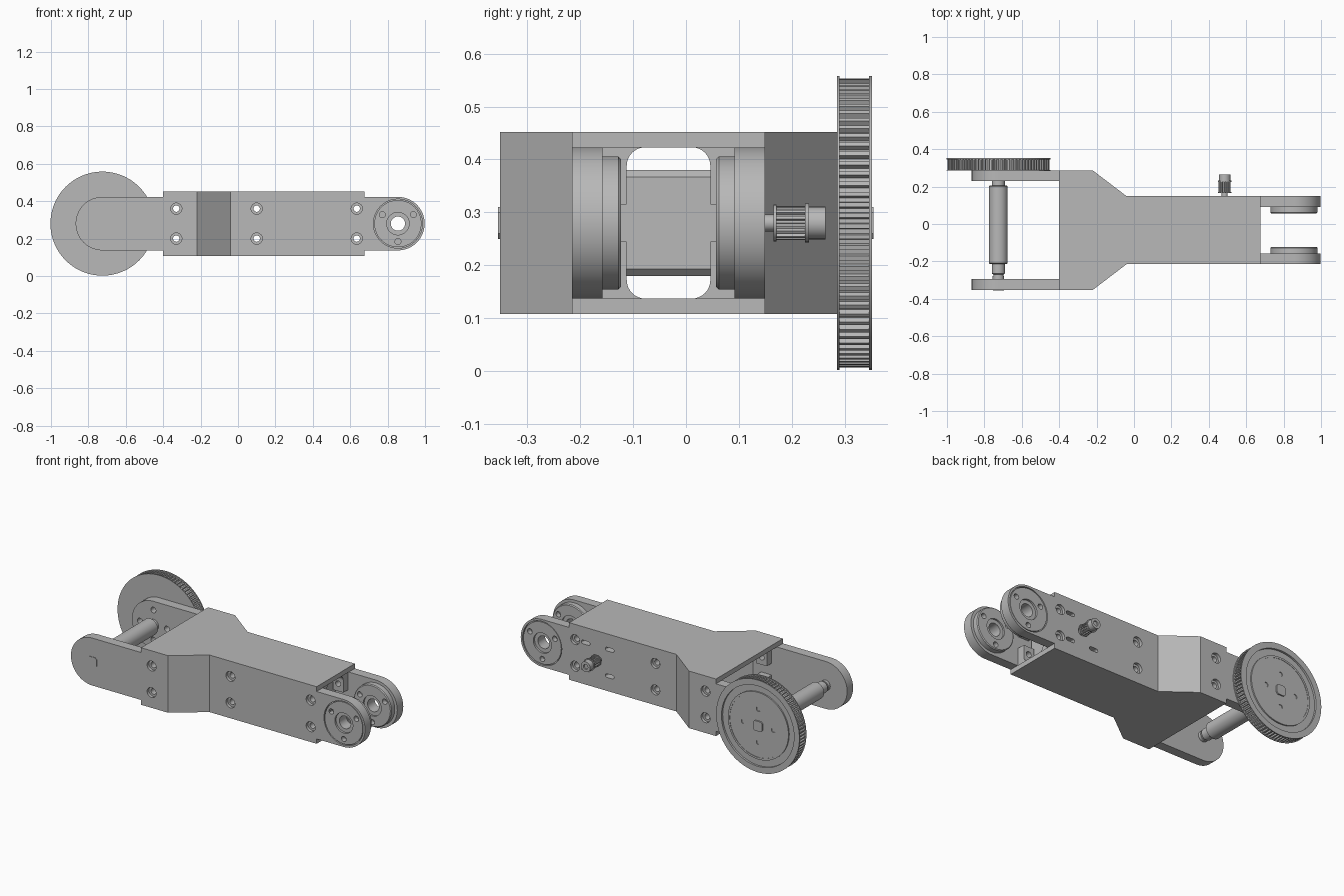
import bpy, bmesh, math
from mathutils import Matrix, Vector

if "Cube" in bpy.data.objects:
    bpy.data.objects.remove(bpy.data.objects["Cube"])

CY, CZ = -0.033, 0.28            # mid plane of the frame and axis height
WIDE, NARROW, T = 0.319, 0.182, 0.057
AXLE_X, HUB_X, MOTOR_X, R_END = -0.725, 0.855, 0.485, 0.143

grey = bpy.data.materials.new("machined grey")
grey.diffuse_color = (0.48, 0.48, 0.48, 1)
grey.use_nodes = True
grey.node_tree.nodes["Principled BSDF"].inputs["Base Color"].default_value = grey.diffuse_color


def make(name, bm):
    bmesh.ops.recalc_face_normals(bm, faces=bm.faces[:])
    me = bpy.data.meshes.new(name)
    bm.to_mesh(me)
    bm.free()
    me.materials.append(grey)
    ob = bpy.data.objects.new(name, me)
    bpy.context.collection.objects.link(ob)
    return ob


def prism(name, pts, axis, lo, hi):
    """Extrude a 2D outline along an axis."""
    place = {'x': lambda p, t: (t, p[0], p[1]),
             'y': lambda p, t: (p[0], t, p[1]),
             'z': lambda p, t: (p[0], p[1], t)}[axis]
    bm = bmesh.new()
    a = [bm.verts.new(place(p, lo)) for p in pts]
    b = [bm.verts.new(place(p, hi)) for p in pts]
    bm.faces.new(a)
    bm.faces.new(b[::-1])
    for i in range(len(pts)):
        j = (i + 1) % len(pts)
        bm.faces.new((a[i], a[j], b[j], b[i]))
    return make(name, bm)


def lathe(name, profile, x, z, segs=48, closed=False):
    """Turn (radius, y) points about a y-axis line through x, z."""
    bm = bmesh.new()
    pts = profile + profile[:1] if closed else profile
    vs = [bm.verts.new((r, y, 0)) for r, y in pts]
    es = [bm.edges.new(p) for p in zip(vs, vs[1:])]
    bmesh.ops.spin(bm, geom=vs + es, cent=(0, 0, 0), axis=(0, 1, 0),
                   angle=2 * math.pi, steps=segs)
    bmesh.ops.remove_doubles(bm, verts=bm.verts[:], dist=1e-5)
    bmesh.ops.transform(bm, matrix=Matrix.Translation((x, 0, z)), verts=bm.verts[:])
    return make(name, bm)


def rod(name, r, y0, y1, x, z, segs=24):
    return lathe(name, [(0, y0), (r, y0), (r, y1), (0, y1)], x, z, segs)


def boolean(ob, cutters, op='DIFFERENCE'):
    for c in cutters:
        m = ob.modifiers.new("cut", 'BOOLEAN')
        m.operation, m.solver, m.object = op, 'EXACT', c
        bpy.context.view_layer.objects.active = ob
        bpy.ops.object.modifier_apply(modifier=m.name)
        bpy.data.objects.remove(c)


def arc(cx, cz, r, a0, a1, n):
    return [(cx + r * math.cos(math.radians(a0 + (a1 - a0) * i / n)),
             cz + r * math.sin(math.radians(a0 + (a1 - a0) * i / n))) for i in range(n + 1)]


def chamfer_square(x, z, h, c):
    return [(x + sx * a, z + sz * b) for sx, sz, a, b in
            [(1, 1, h, h - c), (1, 1, h - c, h), (-1, 1, h - c, h), (-1, 1, h, h - c),
             (-1, -1, h, h - c), (-1, -1, h - c, h), (1, -1, h - c, h), (1, -1, h, h - c)]]


def gear(name, n, r0, r1, y0, y1, x):
    pts = []
    for i in range(n):
        for f, r in ((0, r0), (0.4, r0), (0.5, r1), (0.9, r1)):
            a = 2 * math.pi * (i + f) / n
            pts.append((x + r * math.cos(a), CZ + r * math.sin(a)))
    return prism(name, pts, 'y', y0, y1)


# Top and bottom cover plates
half = [(-0.4, WIDE), (-0.22, WIDE), (-0.04, NARROW), (0.675, NARROW)]
outline = [(x, CY + d) for x, d in half] + [(x, CY - d) for x, d in half[::-1]]
prism("top_cover", outline, 'z', CZ + 0.143, CZ + 0.172)
prism("bottom_cover", outline, 'z', CZ - 0.172, CZ - 0.143)

BOLTS = [(-0.33, WIDE), (0.1, NARROW), (0.635, NARROW)]


def bolt_cutter(x, z, s, d):
    y = lambda v: CY + s * v
    return lathe("cutter", [(0, y(d + 0.02)), (0.03, y(d + 0.02)), (0.03, y(d - 0.018)),
                            (0.017, y(d - 0.018)), (0.017, y(d - 0.18)), (0, y(d - 0.18))], x, z, 24)


for s, side in ((-1, "front"), (1, "back")):
    Y = lambda d: CY + s * d
    # Cranked side plate with rounded ends
    outer = [(-0.9, WIDE), (-0.22, WIDE), (-0.04, NARROW), (1.03, NARROW)]
    inner = [(1.03, NARROW - T), (-0.059, NARROW - T), (-0.239, WIDE - T), (-0.9, WIDE - T)]
    plate = prism(side + "_side_plate", [(x, Y(d)) for x, d in outer + inner], 'z', 0, 0.6)
    stadium = arc(HUB_X, CZ, R_END, -90, 90, 32) + arc(AXLE_X, CZ, R_END, 90, 270, 32)
    boolean(plate, [prism("cutter", stadium, 'y', -0.6, 0.6)], 'INTERSECT')
    cuts = [bolt_cutter(x, CZ + dz, s, d) for x, d in BOLTS for dz in (0.08, -0.08)]
    cuts.append(lathe("cutter", [(0, Y(0.05)), (0.124, Y(0.05)), (0.124, Y(0.17)),
                                 (0.131, Y(0.17)), (0.131, Y(0.22)), (0, Y(0.22))], HUB_X, CZ))
    if s > 0:
        # Motor slots and axle flange holes
        for dx in (-0.08, 0.08):
            for dz in (-0.08, 0.08):
                x, z = MOTOR_X + dx, CZ + dz
                slot = arc(x + 0.018, z, 0.011, -90, 90, 8) + arc(x - 0.018, z, 0.011, 90, 270, 8)
                cuts.append(prism("cutter", slot, 'y', 0.05, 0.2))
        cuts.append(rod("cutter", 0.025, 0.05, 0.2, MOTOR_X, CZ))
        for px, pz in arc(AXLE_X, CZ, 0.09, 0, 270, 3):
            cuts.append(rod("cutter", 0.017, 0.2, 0.32, px, pz))
    boolean(plate, cuts)

    # Bearing hub disc at the narrow end
    hub = lathe(side + "_bearing_hub",
                [(r, Y(d)) for r, d in [(0.038, 0.1), (0.06, 0.1), (0.06, 0.09), (0.121, 0.09),
                                        (0.126, 0.095), (0.126, 0.18), (0.06, 0.18),
                                        (0.06, 0.168), (0.038, 0.168)]], HUB_X, CZ, 64, True)
    holes = []
    for px, pz in arc(HUB_X, CZ, 0.096, 30, 270, 2):
        holes += [rod("cutter", 0.016, Y(0.15), Y(0.2), px, pz),
                  rod("cutter", 0.016, Y(0.07), Y(0.12), px, pz)]
    boolean(hub, holes)

    # Filleted corner lugs joining plates to covers
    for i, (x, d) in enumerate(BOLTS):
        for v in (-1, 1):
            g = d - T
            prof = [(g, 0.035), (g - 0.046, 0.035)] + arc(g - 0.081, 0.108, 0.035, 0, 90, 8) + [(g, 0.143)]
            lug = prism(f"{side}_corner_lug", [(Y(a), CZ + v * b) for a, b in prof],
                        'x', x - 0.035, x + 0.035)
            boolean(lug, [bolt_cutter(x, CZ + v * 0.08, s, d)])

# Motor body between the side plates
prism("motor", chamfer_square(MOTOR_X, CZ, 0.1, 0.013), 'y', -0.15, 0.091)

# Small drive pulley on the motor shaft
rod("motor_shaft", 0.016, 0.08, 0.18, MOTOR_X, CZ)
gear("small_pulley_teeth", 14, 0.025, 0.032, 0.17, 0.226, MOTOR_X)
rod("small_pulley_inner_flange", 0.035, 0.165, 0.171, MOTOR_X, CZ)
rod("small_pulley_outer_flange", 0.037, 0.225, 0.232, MOTOR_X, CZ)
lathe("small_pulley_collar", [(0, 0.232), (0.031, 0.232), (0.031, 0.264), (0.015, 0.264),
                              (0.015, 0.255), (0, 0.255)], MOTOR_X, CZ, 24)

# Stepped axle with squared ends
lathe("axle", [(0, -0.351), (0.025, -0.351), (0.025, -0.296), (0.031, -0.296), (0.031, -0.277),
               (0.027, -0.277), (0.027, -0.27), (0.035, -0.265), (0.035, -0.213), (0.046, -0.213),
               (0.05, -0.209), (0.05, 0.201), (0.046, 0.205), (0.035, 0.205), (0.035, 0.23),
               (0.025, 0.23), (0.025, 0.345), (0, 0.345)], AXLE_X, CZ, 32)
for name, y0, y1 in (("front_axle_end", -0.355, -0.34), ("back_axle_end", 0.33, 0.354)):
    prism(name, chamfer_square(AXLE_X, CZ, 0.03, 0.01), 'y', y0, y1)

# Large toothed pulley: ring of teeth, front flange and dished back face
gear("large_pulley_teeth", 84, 0.263, 0.273, 0.289, 0.338, AXLE_X)
rod("large_pulley_front_flange", 0.278, 0.285, 0.29, AXLE_X, CZ, 96)
face = lathe("large_pulley_face",
             [(0, 0.337), (0.262, 0.337), (0.262, 0.346), (0.278, 0.346), (0.278, 0.352),
              (0.242, 0.352), (0.242, 0.34), (0.202, 0.34), (0.202, 0.348),
              (0.19, 0.348), (0.19, 0.346), (0, 0.346)], AXLE_X, CZ, 96)
boolean(face, [rod("cutter", 0.014, 0.341, 0.37, px, pz)
               for px, pz in arc(AXLE_X, CZ, 0.1, 0, 270, 3)])
# Tooth band under the back flange
gear("large_pulley_back_teeth", 84, 0.263, 0.273, 0.337, 0.3465, AXLE_X).name = "large_pulley_tooth_band"
band = bpy.data.objects["large_pulley_tooth_band"]
boolean(band, [rod("cutter", 0.255, 0.3, 0.4, AXLE_X, CZ, 96)])

bpy.ops.object.select_all(action='SELECT')
bpy.ops.object.shade_smooth_by_angle(angle=math.radians(30))
